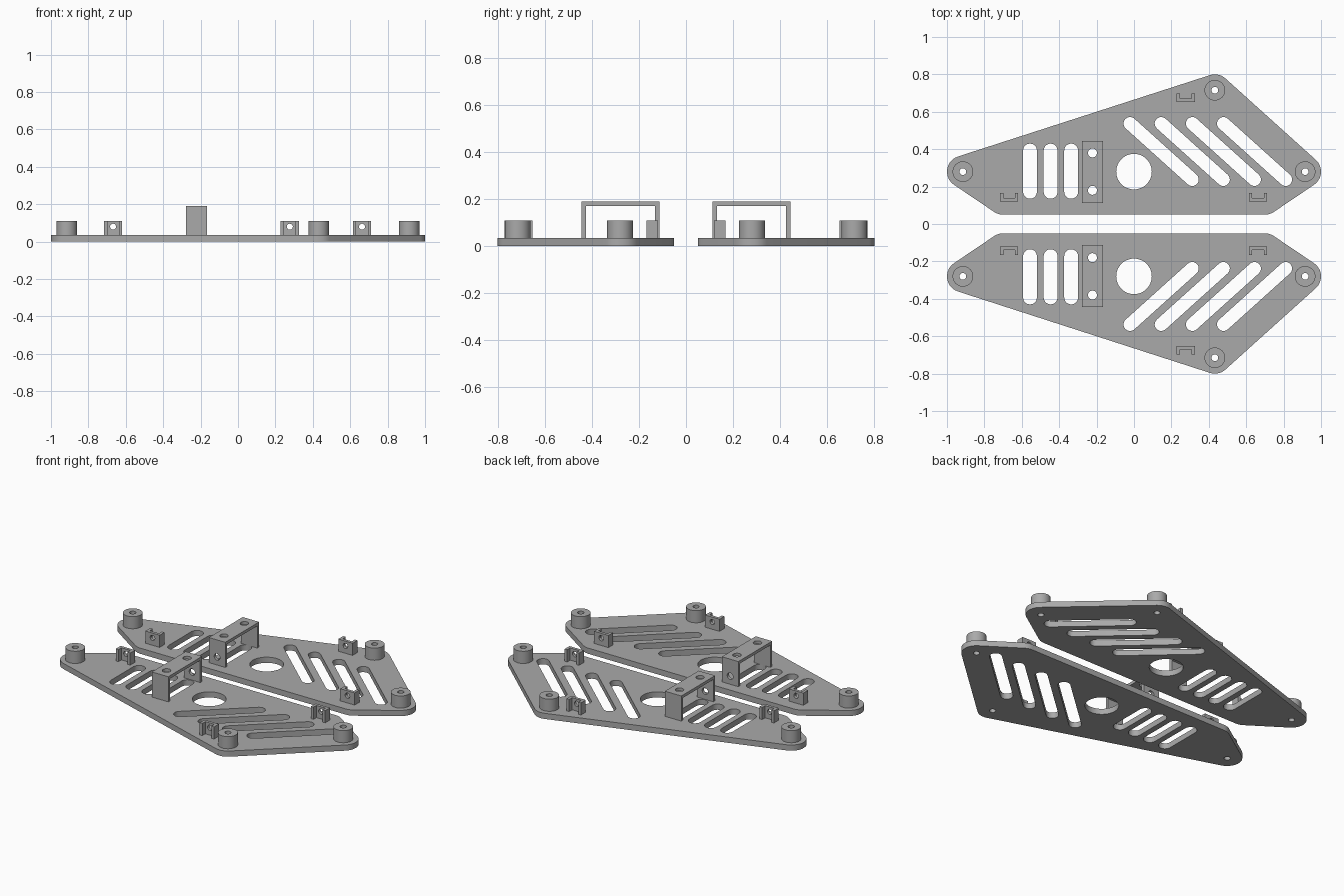
import bpy, bmesh
from math import pi, sin, cos, atan2, tau, radians
from mathutils import Vector

cube = bpy.data.objects.get("Cube")
if cube:
    bpy.data.objects.remove(cube)

GREY = (0.40, 0.40, 0.40, 1)
grey = bpy.data.materials.new("plain grey")
grey.use_nodes = True
grey.diffuse_color = GREY
grey.node_tree.nodes["Principled BSDF"].inputs["Base Color"].default_value = GREY

PLATE_TOP, POST_TOP, BRIDGE_TOP = 0.035, 0.11, 0.19
WALL = 0.018


def rounded(centres, r, steps=10):
    """Outline wrapped around equal circles, listed anticlockwise."""
    pts, n = [], len(centres)
    for i, c in enumerate(centres):
        before = Vector(c) - Vector(centres[i - 1])
        after = Vector(centres[(i + 1) % n]) - Vector(c)
        a0 = atan2(before.y, before.x) - pi / 2
        turn = (atan2(after.y, after.x) - pi / 2 - a0) % tau
        for k in range(steps + 1):
            a = a0 + turn * k / steps
            pts.append((c[0] + r * cos(a), c[1] + r * sin(a)))
    return pts


def circle(x, y, r, n=32):
    return [(x + r * cos(tau * k / n), y + r * sin(tau * k / n)) for k in range(n)]


def rect(x0, x1, y0, y1):
    return [(x0, y0), (x1, y0), (x1, y1), (x0, y1)]


def prism(name, loops, lo, hi, side, axis="Z"):
    """Extrude an outline with holes along Z or Y; side mirrors it across y = 0."""
    curve = bpy.data.curves.new(name, "CURVE")
    curve.dimensions, curve.fill_mode = "2D", "BOTH"
    curve.extrude = (hi - lo) / 2
    for loop in loops:
        spline = curve.splines.new("POLY")
        spline.points.add(len(loop) - 1)
        spline.use_cyclic_u = True
        for p, (a, b) in zip(spline.points, loop):
            p.co = (a, b, 0, 1)
    temp = bpy.data.objects.new(name + "_outline", curve)
    bpy.context.scene.collection.objects.link(temp)
    deps = bpy.context.evaluated_depsgraph_get()
    mesh = bpy.data.meshes.new_from_object(temp.evaluated_get(deps))
    bpy.data.objects.remove(temp)
    bpy.data.curves.remove(curve)

    bm = bmesh.new()
    bm.from_mesh(mesh)
    bmesh.ops.remove_doubles(bm, verts=bm.verts, dist=1e-5)
    mid = (lo + hi) / 2
    for v in bm.verts:
        a, b, c = v.co
        v.co = (a, side * b, mid + c) if axis == "Z" else (a, side * (mid + c), b)
    bmesh.ops.recalc_face_normals(bm, faces=bm.faces)
    bm.to_mesh(mesh)
    bm.free()
    mesh.materials.clear()
    mesh.materials.append(grey)
    mesh.shade_smooth()
    mesh.set_sharp_from_angle(angle=radians(30))
    ob = bpy.data.objects.new(name, mesh)
    bpy.context.scene.collection.objects.link(ob)
    return ob


posts = [(0.915, 0.28), (0.432, 0.715), (-0.915, 0.28)]
clips = [(-0.668, 0.12), (0.663, 0.12), (0.277, 0.652)]

for label, side in (("front", -1), ("back", 1)):
    # Plate with lightening slots, round opening and bolt holes
    loops = [rounded(posts + [(-0.70, 0.135), (0.70, 0.135)], 0.085)]
    loops.append(circle(0, 0.28, 0.095, 48))
    loops += [circle(x, y, 0.018) for x, y in posts]
    for i in range(4):
        x = -0.556 + 0.11 * i
        loops.append(rounded([(x, 0.172), (x, 0.393)], 0.037))
        x = -0.021 + 0.1665 * i
        loops.append(rounded([(x, 0.537), (x + 0.332, 0.238)], 0.035))
    prism(label + "_plate", loops, 0, PLATE_TOP, side)

    # Hollow standoff posts
    for i, (x, y) in enumerate(posts):
        prism(f"{label}_post_{i + 1}", [circle(x, y, 0.055), circle(x, y, 0.018)],
              PLATE_TOP, POST_TOP, side)

    # Small channel clips: drilled wall with two arms
    for i, (x, y) in enumerate(clips):
        name = f"{label}_clip_{i + 1}"
        x0, x1 = x - 0.049, x + 0.049
        prism(name + "_wall", [rect(x0, x1, PLATE_TOP, POST_TOP), circle(x, 0.08, 0.016)],
              y, y + WALL, side, "Y")
        for arm, a in (("left", x1 - WALL), ("right", x0)):
            prism(f"{name}_{arm}_arm", [rect(a, a + WALL, y + WALL, y + 0.047)],
                  PLATE_TOP, POST_TOP, side)

    # Bridge over the last slot: drilled deck on two legs
    x0, x1, y0, y1 = -0.278, -0.166, 0.113, 0.443
    x = (x0 + x1) / 2
    under = BRIDGE_TOP - WALL
    prism(label + "_bridge_deck",
          [rect(x0, x1, y0, y1), circle(x, 0.38, 0.024), circle(x, 0.18, 0.024)],
          under, BRIDGE_TOP, side)
    leg = rect(x0, x1, PLATE_TOP, under)
    prism(label + "_bridge_inner_leg", [leg, circle(x, 0.085, 0.02)], y0, y0 + WALL, side, "Y")
    prism(label + "_bridge_outer_leg", [leg], y1 - WALL, y1, side, "Y")
